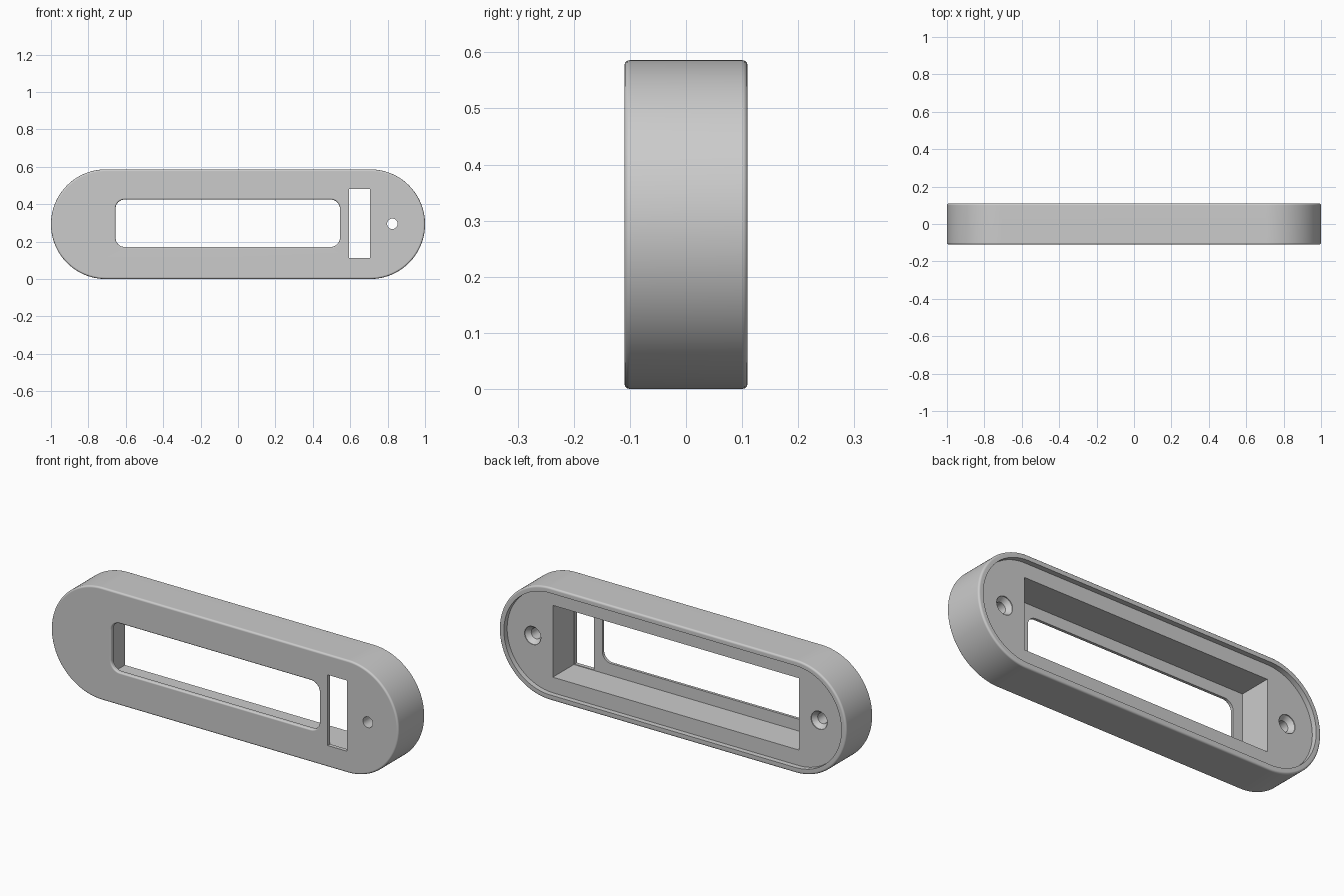
import bpy, bmesh, math

if "Cube" in bpy.data.objects:
    bpy.data.objects.remove(bpy.data.objects["Cube"], do_unlink=True)

HALF_H = 0.293      # half height of the body, also its end radius
FRONT, BACK = -0.11, 0.11
FLOOR = 0.083       # rear recess floor
FILLET = 0.01

grey = bpy.data.materials.new("grey plastic")
grey.use_nodes = True
colour = (0.6, 0.6, 0.6, 1)
grey.diffuse_color = colour
grey.node_tree.nodes["Principled BSDF"].inputs["Base Color"].default_value = colour


def outline(w, h, r, steps):
    """Rounded rectangle with half sizes w, h and corner radius r."""
    pts = []
    for k, (sx, sz) in enumerate([(1, 1), (-1, 1), (-1, -1), (1, -1)]):
        for i in range(steps + 1):
            a = (k + i / steps) * math.pi / 2
            pts.append((sx * (w - r) + r * math.cos(a), sz * (h - r) + r * math.sin(a)))
    return pts


def loft(name, x, z, w, h, r, sections, steps=12):
    """Closed solid through (inset, y) sections of a rounded rectangle."""
    bm = bmesh.new()
    rings = []
    for inset, y in sections:
        pts = outline(w - inset, h - inset, max(r - inset, 0), steps)
        rings.append([bm.verts.new((x + px, y, z + pz)) for px, pz in pts])
    n = len(rings[0])
    for a, b in zip(rings, rings[1:]):
        for i in range(n):
            j = (i + 1) % n
            bm.faces.new((a[i], a[j], b[j], b[i]))
    bm.faces.new(rings[0])
    bm.faces.new(rings[-1])
    bmesh.ops.remove_doubles(bm, verts=bm.verts, dist=1e-5)
    bmesh.ops.recalc_face_normals(bm, faces=bm.faces)
    mesh = bpy.data.meshes.new(name)
    bm.to_mesh(mesh)
    bm.free()
    mesh.materials.append(grey)
    obj = bpy.data.objects.new(name, mesh)
    bpy.context.collection.objects.link(obj)
    return obj


def fillet(y, direction, size):
    """Sections of a quarter round from the end face at y into the side."""
    arc = [k * math.pi / 6 for k in range(4)]
    return [(size * (1 - math.sin(a)), y + direction * size * (1 - math.cos(a))) for a in arc]


# Body: rounded outer edges and a shallow recess behind a thin rim
rim = 0.028
body = loft("housing", 0, HALF_H, 1, HALF_H, HALF_H,
            fillet(FRONT, 1, FILLET) + fillet(BACK, -1, FILLET)[::-1]
            + [(rim, BACK), (rim, FLOOR)], steps=32)

cutters = []

# Rear pocket
cutters.append(loft("pocket_cutter", 0, 0.296, 0.709, 0.187, 0,
                    [(0, -0.09), (0, 0.2)], steps=1))

# Display window, its front edge rounded over
soft = 0.008
edge = [(-i, y) for i, y in fillet(FRONT, 1, soft)]
edge = [(-soft - i, y) for i, y in [(-soft - e, y) for e, y in edge]]
window = [(-soft, FRONT - 0.05)]
for k in range(4):
    a = k * math.pi / 6
    window.append((-soft * (1 - math.sin(a)), FRONT + soft * (1 - math.cos(a))))
window.append((0, 0))
cutters.append(loft("window_cutter", -0.055, 0.298, 0.6, 0.127, 0.05, window, steps=8))

# Switch slot
cutters.append(loft("slot_cutter", 0.65, 0.296, 0.056, 0.184, 0,
                    [(0, -0.2), (0, 0)], steps=1))

# Countersunk screw holes: the left one runs through, the right one is blind
for name, x, end in (("left_hole_cutter", 0.825, -0.2), ("right_hole_cutter", -0.825, -0.085)):
    r = 0.047
    cutters.append(loft(name, x, 0.295, r, r, r,
                        [(0.019, end), (0.019, 0.055), (0, FLOOR - 0.004), (0, 0.2)], steps=8))

bpy.ops.object.select_all(action="DESELECT")
bpy.context.view_layer.objects.active = body
body.select_set(True)
for cutter in cutters:
    cutter.hide_render = True
    mod = body.modifiers.new("cut", "BOOLEAN")
    mod.operation = "DIFFERENCE"
    mod.solver = "EXACT"
    mod.object = cutter
    bpy.ops.object.modifier_apply(modifier=mod.name)
    bpy.data.objects.remove(cutter, do_unlink=True)

# Smooth curved walls, flat faces kept crisp
bpy.ops.object.shade_smooth_by_angle(angle=math.radians(32))
weighted = body.modifiers.new("weighted_normals", "WEIGHTED_NORMAL")
weighted.keep_sharp = True
